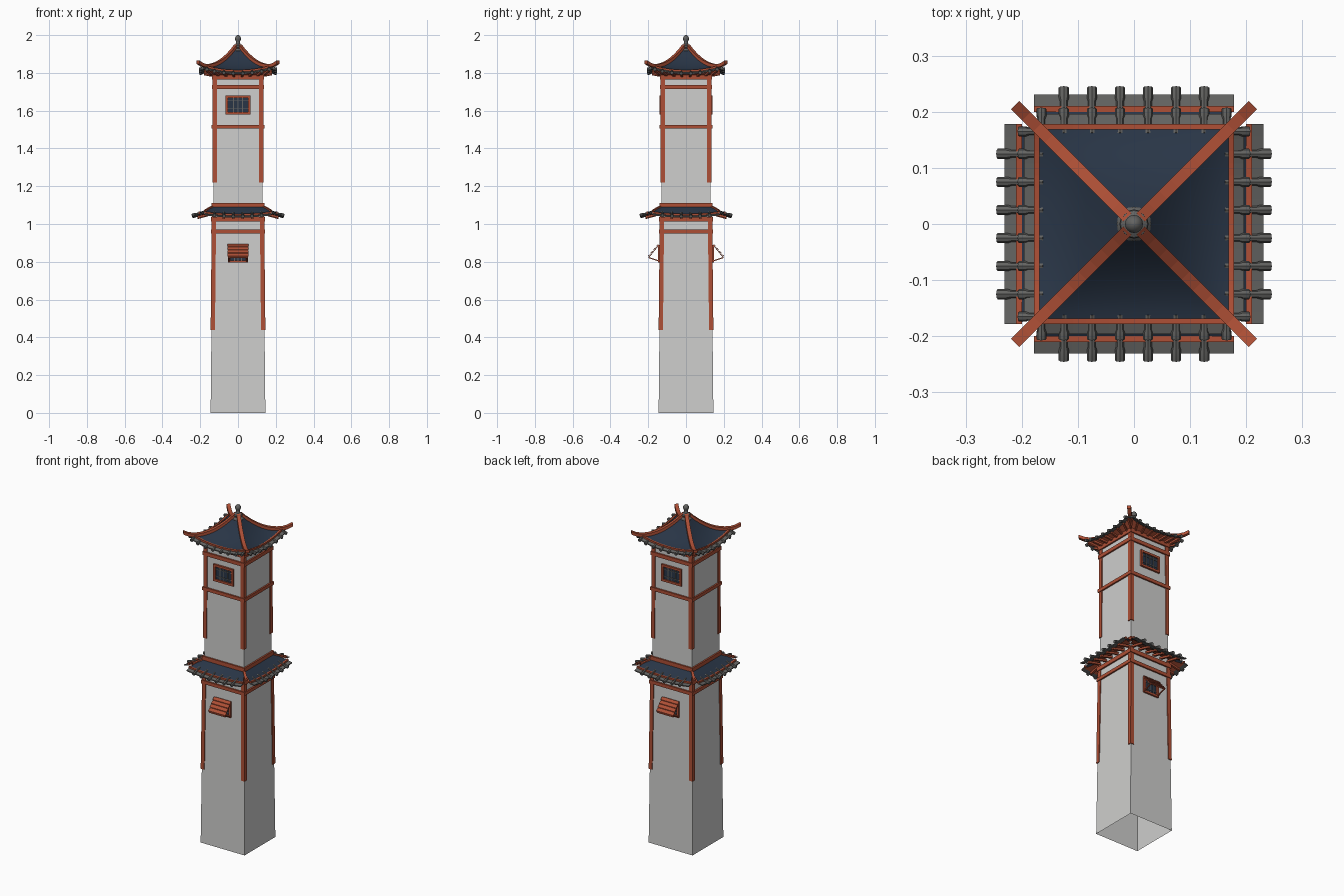
import bpy, bmesh, math
from mathutils import Matrix, Vector

if "Cube" in bpy.data.objects:
    bpy.data.objects.remove(bpy.data.objects["Cube"])

COLORS = {"plaster": (0.62, 0.62, 0.61), "red_wood": (0.42, 0.078, 0.036),
          "navy_slate": (0.022, 0.036, 0.062), "grey_tile": (0.125, 0.125, 0.12)}
MATS = {}
for name, rgb in COLORS.items():
    m = bpy.data.materials.new(name)
    m.use_nodes = True
    m.diffuse_color = (*rgb, 1)
    m.node_tree.nodes["Principled BSDF"].inputs["Base Color"].default_value = (*rgb, 1)
    MATS[name] = m

parts = {}                      # part name -> (bmesh, material name)
turn = Matrix.Identity(3)       # current side of the tower


def loft(name, mat, rings, caps=True):
    """Skin a list of closed rings of points, turned to the current side."""
    bm = parts.setdefault(name, (bmesh.new(), mat))[0]
    rows = [[bm.verts.new(turn @ Vector(p)) for p in ring] for ring in rings]
    n = len(rows[0])
    for a, b in zip(rows, rows[1:]):
        for i in range(n):
            j = (i + 1) % n
            bm.faces.new((a[i], a[j], b[j], b[i]))
    if caps:
        bm.faces.new(rows[0][::-1])
        bm.faces.new(rows[-1])


def square(r, z, cx=0, cy=0):
    return [(cx - r, cy - r, z), (cx + r, cy - r, z), (cx + r, cy + r, z), (cx - r, cy + r, z)]


def box(name, mat, x0, x1, y0, y1, z0, z1):
    loft(name, mat, [[(x0, y0, z), (x1, y0, z), (x1, y1, z), (x0, y1, z)] for z in (z0, z1)])


def sweep(name, mat, path, side, w, h):
    """Rectangular bar along a path; w and h are half sizes."""
    s, up = Vector(side).normalized() * w, Vector((0, 0, h))
    loft(name, mat, [[p - s - up, p + s - up, p + s + up, p - s + up]
                     for p in map(Vector, path)])


def sheet(name, mat, func, us, vs):
    """Open surface from func(u, v)."""
    bm = parts.setdefault(name, (bmesh.new(), mat))[0]
    g = [[bm.verts.new(turn @ Vector(func(u, v))) for u in us] for v in vs]
    for a, b in zip(g, g[1:]):
        for i in range(len(us) - 1):
            bm.faces.new((a[i], a[i + 1], b[i + 1], b[i]))


def tile_roll(name, start, end, r):
    """Round roof tile with a flared end."""
    a, b = Vector(start), Vector(end)
    d = (b - a).normalized()
    e1 = Vector((1, 0, 0))
    e2 = d.cross(e1)
    circle = [(math.cos(t * math.pi / 4), math.sin(t * math.pi / 4)) for t in range(8)]
    loft(name, "grey_tile", [[a.lerp(b, f) + (e1 * c + e2 * s) * r * k for c, s in circle]
                             for f, k in ((0, 1), (0.6, 1), (0.72, 1.35), (1, 1.35))])


def wall(z):
    """Half width of the tower at a height."""
    return 0.145 - 0.011 * z / 1.06 if z < 1.06 else 0.131 - 0.002 * (z - 1.06)


def ridge_z(d):
    return 1.834 + (4.5 if d < 0.165 else 9) * (d - 0.165) ** 2


def roof(u, d):
    lift = 0.025 * (d / 0.175) ** 2
    return (u * d, -d, ridge_z(d) - lift * (1 - abs(u) ** 2.2))


def skirt(u, t):
    sag = 0.012 * t * (1 - u * u)
    return (u * (0.138 + 0.04 * t), -0.138 - 0.067 * t, 1.09 - 0.03 * t - sag)


def window(z0, z1, hw, y):
    """Framed pane with a lattice."""
    f = 0.013
    box("window_panes", "navy_slate", -hw + f, hw - f, -y - 0.003, -y + 0.004, z0 + f, z1 - f)
    for s in (-1, 1):
        box("window_frames", "red_wood", *sorted((s * hw, s * (hw - f))), -y - 0.011, -y + 0.004, z0, z1)
    for a, b in ((z0, z0 + f), (z1 - f, z1)):
        box("window_frames", "red_wood", -hw + f, hw - f, -y - 0.011, -y + 0.004, a, b)
    for i in (-1, 0, 1):
        x = i * hw * 0.36
        box("window_lattice", "grey_tile", x - 0.0018, x + 0.0018, -y - 0.006, -y, z0 + f, z1 - f)
    for t in (0.3, 0.72):
        z = z0 + t * (z1 - z0)
        box("window_lattice", "grey_tile", -hw + f, hw - f, -y - 0.006, -y, z - 0.0018, z + 0.0018)


# Walls, open underneath
loft("tower_walls", "plaster", [square(wall(z), z) for z in (0, 1.059, 1.061, 1.79)], caps=False)

US = [i / 8 - 1 for i in range(17)]
ROLLS = [(i - 2.5) * 0.05 for i in range(6)]
for k in range(4):
    turn = Matrix.Rotation(k * math.pi / 2, 3, "Z")

    # Corner posts
    for z0, z1 in ((0.44, 1.05), (1.22, 1.79)):
        c0, c1 = wall(z0) - 0.007, wall(z1) - 0.007
        loft("corner_posts", "red_wood", [square(0.0115, z0, c0, -c0), square(0.0115, z1, c1, -c1)])

    # Horizontal beams
    for z, h in ((0.96, 0.01), (1.025, 0.012), (1.10, 0.012), (1.515, 0.01), (1.725, 0.011), (1.778, 0.012)):
        o = wall(z) + 0.009
        box("wall_beams", "red_wood", -o, o, -o, -o + 0.016, z - h, z + h)

    # Skirt roof: slates, trim, tile course, rolls and rafters
    sheet("skirt_roof", "navy_slate", skirt, US, (0, 0.5, 0.95))
    sheet("skirt_soffit", "red_wood", lambda u, t: Vector(skirt(u, t)) - Vector((0, 0, 0.012 + 0.012 * (1 - t))),
          US, (0, 1))
    sweep("skirt_trim", "red_wood", [skirt(u, 1) for u in US], (0, 1, 0), 0.005, 0.006)
    sweep("skirt_tile_course", "grey_tile",
          [Vector(skirt(u, 1)) + Vector((0, -0.012, -0.008)) for u in US], (0, 1, 0.25), 0.014, 0.003)
    for x in ROLLS:
        p = Vector(skirt(x / 0.178, 1))
        p.x = x
        tile_roll("skirt_tile_rolls", p + Vector((0, 0.025, 0.010)), p + Vector((0, -0.038, -0.009)), 0.0068)
        sweep("skirt_rafters", "red_wood",
              [(x, -0.13, 1.055), p + Vector((0, -0.01, -0.017))], (1, 0, 0), 0.006, 0.006)

    # Hip bar on the skirt corner
    sweep("skirt_hips", "red_wood", [(0.138, -0.138, 1.09), (0.176, -0.176, 1.068)], (1, 1, 0), 0.007, 0.006)

    # Top roof
    sheet("top_roof", "navy_slate", roof, US, [0.005 + 0.0168 * i for i in range(11)])
    eave = [Vector(roof(u, 0.173)) for u in US]
    sheet("top_soffit", "red_wood",
          lambda u, t: (Vector((u * 0.13, -0.13, 1.785))).lerp(Vector(roof(u, 0.173)) - Vector((0, 0, 0.008)), t),
          US, (0, 1))
    sweep("eave_trim", "red_wood", eave, (0, 1, 0), 0.005, 0.006)
    sweep("eave_tile_course", "grey_tile", [p + Vector((0, -0.010, -0.009)) for p in eave],
          (0, 1, 0.3), 0.014, 0.003)
    for x in ROLLS + [-0.165, 0.165]:
        p = Vector(roof(x / 0.173, 0.173))
        tile_roll("eave_tile_rolls", p + Vector((0, 0.012, -0.002)), p + Vector((0, -0.032, -0.014)), 0.0068)
        sweep("eave_rafters", "red_wood",
              [(x * 0.78, -0.125, 1.782), p + Vector((0, -0.008, -0.018))], (1, 0, 0), 0.006, 0.005)

    # Curved corner ridge
    sweep("corner_ridges", "red_wood",
          [(d, -d, ridge_z(d) + 0.003) for d in [0.012 + 0.02 * i for i in range(11)]],
          (1, 1, 0), 0.0105, 0.009)

    # Windows and propped shutters on front and back
    if k % 2 == 0:
        window(1.58, 1.68, 0.066, wall(1.63))
        window(0.795, 0.89, 0.052, wall(0.85))
        top, low = Vector((0, -0.143, 0.890)), Vector((0, -0.198, 0.822))
        sweep("shutters", "red_wood", [top, low], (1, 0, 0), 0.054, 0.003)
        for i in range(4):
            a, b = top.lerp(low, i / 4 + 0.02), top.lerp(low, i / 4 + 0.21)
            lift = Vector((0, -0.003, 0.003))
            sweep("shutter_slats", "red_wood", [a + lift, b + lift * 1.6], (1, 0, 0), 0.056, 0.002)
        for x in (-0.046, 0.046):
            sweep("shutter_props", "red_wood", [(x, -0.138, 0.802), (x, -0.196, 0.822)], (1, 0, 0), 0.003, 0.003)

# Finial
turn = Matrix.Identity(3)
profile = [(0.030, 1.90), (0.031, 1.918), (0.024, 1.926), (0.020, 1.930), (0.026, 1.938),
           (0.024, 1.946), (0.013, 1.952), (0.010, 1.962), (0.011, 1.968), (0.016, 1.978),
           (0.016, 1.986), (0.011, 1.995), (0.003, 2.0)]
loft("finial", "grey_tile", [[(r * math.cos(t * math.pi / 8), r * math.sin(t * math.pi / 8), z)
                              for t in range(16)] for r, z in profile])

# Turn the parts into objects
for name, (bm, mat) in parts.items():
    if name not in ("top_roof", "skirt_roof", "top_soffit", "skirt_soffit"):
        bmesh.ops.recalc_face_normals(bm, faces=bm.faces)
    if "soffit" in name:
        bmesh.ops.reverse_faces(bm, faces=bm.faces)
    if name in ("top_roof", "skirt_roof"):
        for f in bm.faces:
            f.normal_update()
            if f.normal.z < 0:
                f.normal_flip()
    me = bpy.data.meshes.new(name)
    bm.to_mesh(me)
    bm.free()
    me.materials.append(MATS[mat])
    ob = bpy.data.objects.new(name, me)
    bpy.context.collection.objects.link(ob)
    if name == "finial" or "rolls" in name or name == "top_roof":
        bpy.ops.object.select_all(action="DESELECT")
        ob.select_set(True)
        bpy.context.view_layer.objects.active = ob
        bpy.ops.object.shade_smooth_by_angle(angle=math.radians(40))
